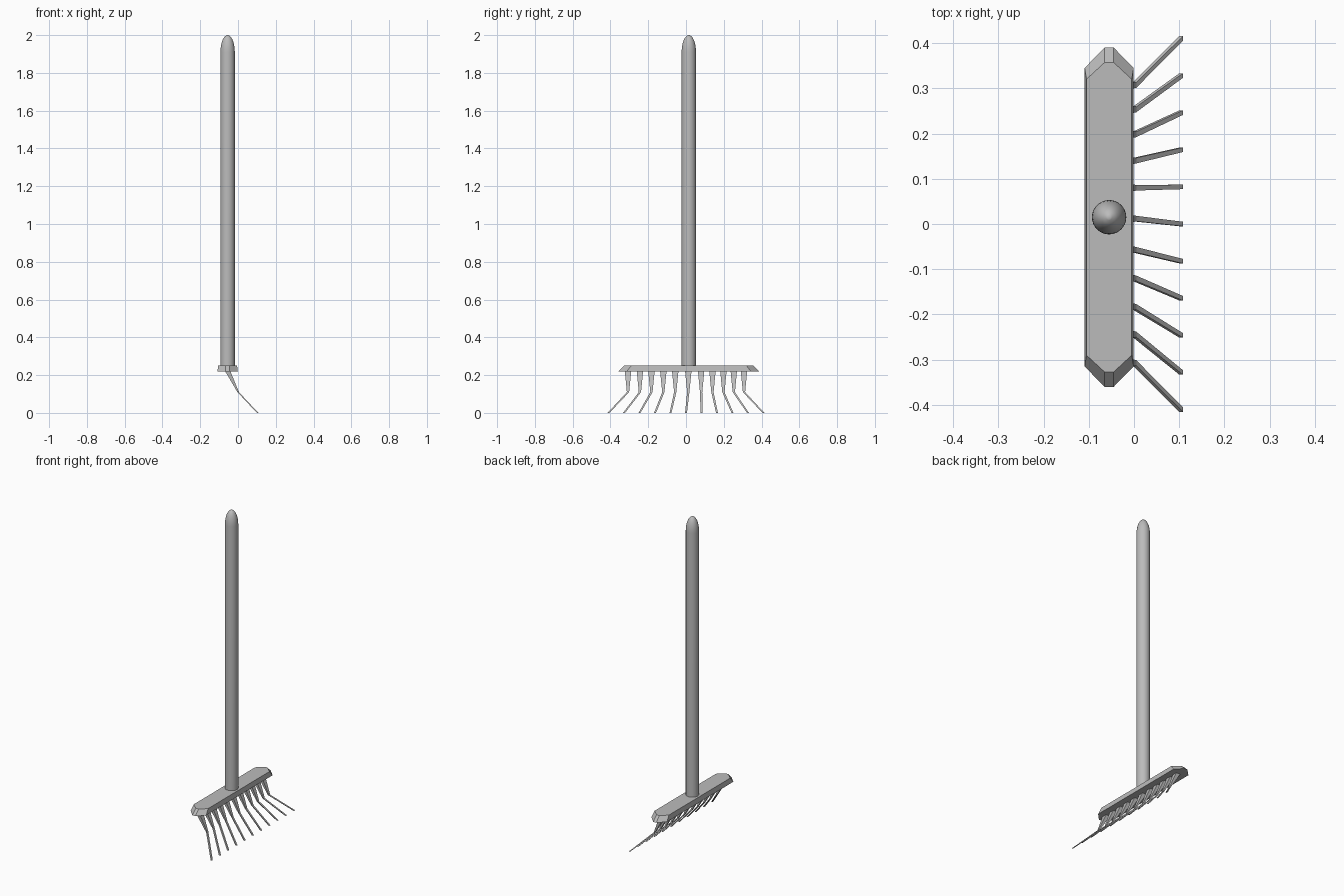
import bpy, bmesh, math

cube = bpy.data.objects.get("Cube")
if cube:
    bpy.data.objects.remove(cube, do_unlink=True)

grey = bpy.data.materials.new("plain_grey")
grey.use_nodes = True
colour = (0.5, 0.5, 0.5, 1)
grey.diffuse_color = colour
grey.node_tree.nodes["Principled BSDF"].inputs["Base Color"].default_value = colour

CX, CY = -0.055, 0.015  # centre of the head and handle


def loft(name, rings, smooth=False):
    """Skin a stack of equal-sized rings and cap both ends."""
    bm = bmesh.new()
    loops = [[bm.verts.new(p) for p in ring] for ring in rings]
    n = len(loops[0])
    for low, high in zip(loops, loops[1:]):
        for i in range(n):
            j = (i + 1) % n
            bm.faces.new((low[i], low[j], high[j], high[i]))
    bm.faces.new(loops[0][::-1])
    bm.faces.new(loops[-1])
    bmesh.ops.recalc_face_normals(bm, faces=bm.faces)
    mesh = bpy.data.meshes.new(name)
    bm.to_mesh(mesh)
    bm.free()
    mesh.materials.append(grey)
    obj = bpy.data.objects.new(name, mesh)
    bpy.context.collection.objects.link(obj)
    if smooth:
        bpy.ops.object.select_all(action="DESELECT")
        obj.select_set(True)
        bpy.context.view_layer.objects.active = obj
        bpy.ops.object.shade_smooth_by_angle(angle=math.radians(35))
    return obj


def circle(radius, z, sides=32):
    angles = [2 * math.pi * i / sides for i in range(sides)]
    return [(CX + radius * math.cos(a), CY + radius * math.sin(a), z) for a in angles]


def pointed_bar(half_width, shoulder, tip, z):
    """Eight-sided outline with a blunt point at each end."""
    half = [(half_width, -shoulder), (half_width, shoulder), (0.01, tip), (-0.01, tip)]
    outline = half + [(-x, -y) for x, y in half]
    return [(CX + x, CY + y, z) for x, y in outline]


def rectangle(x, y, z, hx, hy):
    return [(x + sx * hx, y + sy * hy, z)
            for sx, sy in ((-1, -1), (1, -1), (1, 1), (-1, 1))]


# Handle with a rounded end
radius, dome_start, dome_height = 0.038, 1.91, 0.09
rings = [circle(radius, 0.24), circle(radius, dome_start)]
for step in range(1, 9):
    a = math.radians(10 * step)
    rings.append(circle(radius * math.cos(a), dome_start + dome_height * math.sin(a)))
rings.append(circle(0.004, 2.0))
loft("handle", rings, smooth=True)

# Head bar with sloping ends
loft("head", [pointed_bar(0.054, 0.33, 0.375, 0.218),
              pointed_bar(0.05, 0.305, 0.342, 0.25)])

# Tines fanning out from the underside
root_y = [-0.307, -0.244, -0.183, -0.12, -0.057, 0.012, 0.08, 0.14, 0.198, 0.253, 0.307]
for i, y in enumerate(root_y):
    tip_y = (i - 5) * 0.082
    loft(f"tine_{i + 1}", [rectangle(-0.055, y, 0.222, 0.014, 0.017),
                           rectangle(0.001, y, 0.11, 0.004, 0.006),
                           rectangle(0.104, tip_y, 0, 0.004, 0.005)])
